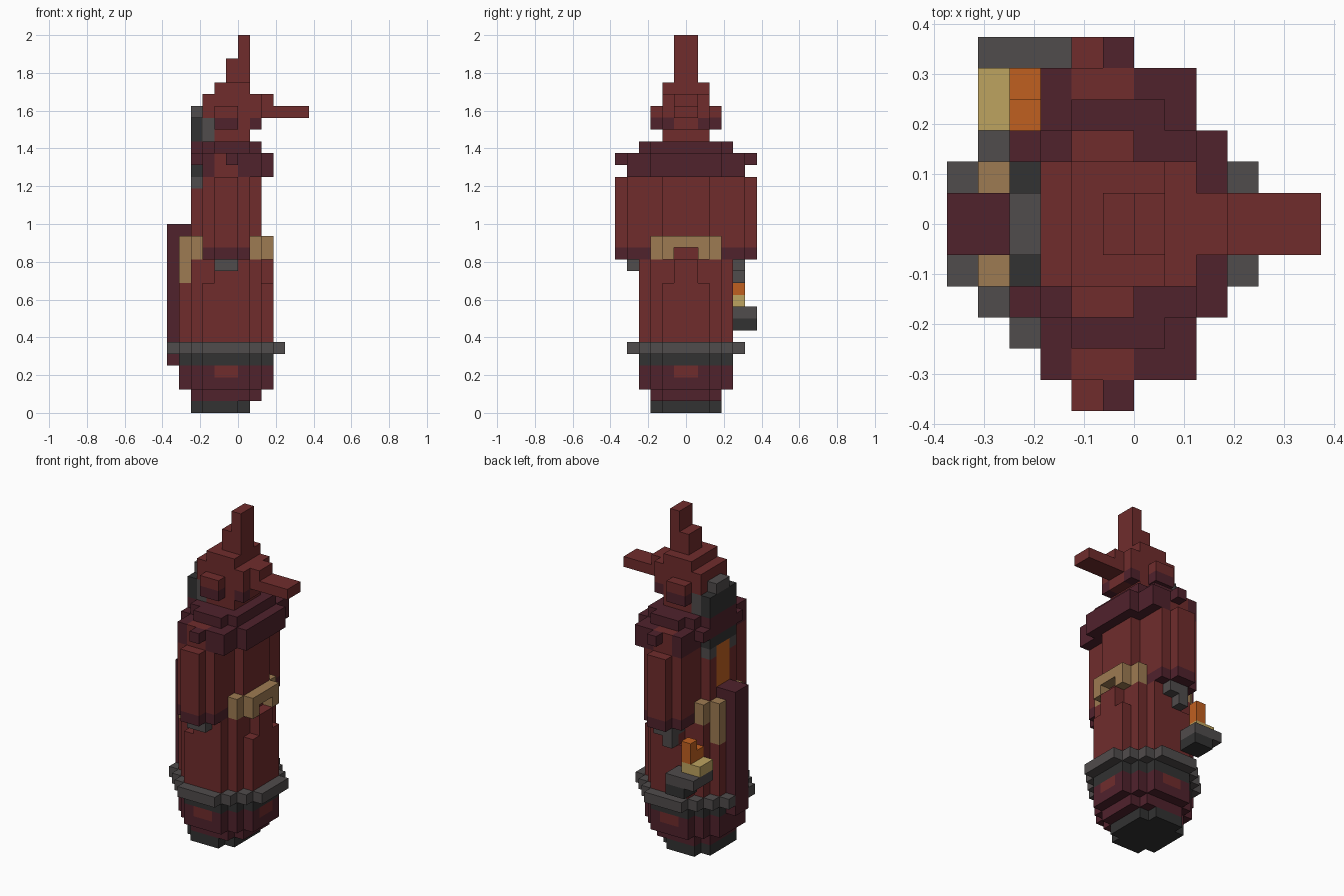
import bpy
import bmesh

default_cube = bpy.data.objects.get("Cube")
if default_cube:
    bpy.data.objects.remove(default_cube, do_unlink=True)

UNIT = 1 / 16  # edge of one block
CENTRE = -1    # the robe is centred one block behind the origin

PALETTE = {
    "red cloth": (112, 44, 44),
    "dark red cloth": (80, 34, 44),
    "grey metal": (80, 76, 76),
    "dark metal": (50, 50, 50),
    "tan leather": (158, 123, 82),
    "pale wax": (190, 164, 96),
    "orange flame": (192, 96, 32),
}
RED, DARK_RED, GREY, DARK, TAN, WAX, FLAME = range(len(PALETTE))


def linear(channel):
    value = channel / 255
    return value / 12.92 if value < 0.04 else ((value + 0.055) / 1.055) ** 2.4


def make_material(name, rgb):
    colour = (*[linear(channel) for channel in rgb], 1)
    material = bpy.data.materials.new(name)
    material.use_nodes = True
    material.diffuse_color = colour
    shader = material.node_tree.nodes["Principled BSDF"]
    shader.inputs["Base Color"].default_value = colour
    shader.inputs["Roughness"].default_value = 0.9
    return material


materials = [make_material(name, rgb) for name, rgb in PALETTE.items()]
blocks = {}  # grid cell -> (part name, colour)


def box(part, colour, xs, ys, zs):
    for x in range(*xs):
        for y in range(*ys):
            for z in range(*zs):
                blocks[x, y, z] = (part, colour)


def pair(part, colour, xs, ys, zs):
    """A box on the +y side and its mirror image on the -y side."""
    box(part, colour, xs, ys, zs)
    box(part, colour, xs, (-ys[1], -ys[0]), zs)


def slab(part, colour, rows, zs):
    """A stepped slab, given as (half width in y, back x, front x) rows."""
    for half, back, front in rows:
        box(part, colour, (back, front), (-half, half), zs)


def octagon(part, colour, radius, zs):
    rows = [(half, CENTRE - radius - 2 + half, CENTRE + radius + 2 - half)
            for half in range(2, radius + 1)]
    slab(part, colour, rows, zs)


# Foot and flared hem
slab("foot", DARK, [(2, -4, 1), (3, -3, 0)], (0, 1))
octagon("hem", DARK_RED, 3, (1, 2))
octagon("hem", DARK_RED, 4, (2, 4))
pair("hem", RED, (-2, 0), (3, 4), (3, 4))
box("hem", RED, (2, 3), (-1, 1), (3, 4))

# Metal hoop
octagon("hoop", DARK, 4, (4, 5))
octagon("hoop", GREY, 5, (5, 6))

# Lower robe, narrowing at the waist
octagon("lower_robe", RED, 4, (6, 11))
slab("lower_robe", RED, [(1, -5, 3), (2, -4, 2), (3, -4, 2), (4, -2, 1)], (11, 13))

# Upper robe with sleeves at both sides
slab("upper_robe", RED, [(2, -4, 2), (4, -3, 1)], (13, 20))
pair("sleeve", RED, (-3, 1), (4, 5), (13, 20))
pair("sleeve", RED, (-2, 0), (5, 6), (13, 20))
pair("sleeve", DARK_RED, (-3, 1), (3, 5), (13, 14))
pair("sleeve", DARK_RED, (-2, 0), (5, 6), (13, 14))
pair("hand", GREY, (-2, 0), (3, 5), (12, 13))

# Leather belt, open below the middle, with straps behind
box("belt", TAN, (2, 3), (-2, 2), (14, 15))
pair("belt", TAN, (2, 3), (1, 2), (13, 14))
pair("belt", TAN, (1, 2), (2, 3), (13, 15))
pair("back_strap", TAN, (-5, -4), (1, 2), (11, 15))
pair("back_strap", TAN, (-4, -3), (2, 3), (13, 15))

# Back column, glowing window and its metal frame
box("back_column", DARK_RED, (-6, -5), (-1, 1), (4, 16))
box("back_column", DARK_RED, (-5, -4), (-1, 1), (11, 16))
box("back_window", FLAME, (-4, -3), (-1, 1), (16, 20))
pair("window_frame", GREY, (-4, -3), (1, 2), (19, 20))

# Collar
slab("collar", DARK_RED, [(3, -3, 3), (4, -3, 2), (5, -3, 2)], (20, 21))
slab("collar", DARK_RED, [(3, -4, 3), (4, -3, 2), (5, -3, 2)], (21, 22))
slab("collar", DARK_RED, [(2, -4, 2), (3, -3, 2), (4, -2, 1)], (22, 23))
pair("shoulder", RED, (-2, 0), (4, 5), (20, 22))
pair("collar", DARK_RED, (-1, 0), (5, 6), (21, 22))
box("window_frame", DARK, (-4, -3), (-2, 2), (20, 21))

# Head, ears, long nose and pointed crown
slab("head", RED, [(2, -2, 1)], (23, 24))
slab("head", RED, [(2, -3, 2)], (24, 27))
pair("head", DARK_RED, (1, 2), (1, 2), (24, 25))
box("head", RED, (2, 3), (-1, 1), (25, 27))
pair("ear", DARK_RED, (-2, 0), (2, 3), (24, 25))
pair("ear", RED, (-2, 0), (2, 3), (25, 26))
box("nose", RED, (2, 6), (-1, 1), (25, 26))
box("crown", RED, (-2, 1), (-2, 2), (27, 28))
box("crown", RED, (-1, 1), (-1, 1), (28, 30))
box("crown", RED, (0, 1), (-1, 1), (30, 32))

# Metal pipe behind the head
box("head_pipe", GREY, (-3, -2), (-2, 2), (23, 25))
box("head_pipe", DARK, (-4, -3), (-2, 2), (23, 25))
box("head_pipe", GREY, (-4, -2), (-1, 1), (25, 26))

# Candle on a tray held at one side
box("tray", DARK, (-4, -2), (4, 6), (7, 8))
box("tray", GREY, (-5, -2), (4, 6), (8, 9))
box("tray", GREY, (-5, -3), (3, 4), (8, 9))
box("candle", WAX, (-5, -3), (3, 5), (9, 10))
box("flame", FLAME, (-4, -3), (4, 5), (10, 12))
box("flame", FLAME, (-4, -3), (3, 4), (10, 11))
box("hand", GREY, (-2, -1), (4, 5), (11, 12))

# Turn the grid into one clean mesh per part, keeping only outer faces
CORNERS = ((0, 0), (1, 0), (1, 1), (0, 1))


def add_face(mesh, cell, axis, side, colour):
    corners = []
    for a, b in CORNERS if side else reversed(CORNERS):
        point = list(cell)
        point[axis] += side
        point[(axis + 1) % 3] += a
        point[(axis + 2) % 3] += b
        corners.append(mesh.verts.new([value * UNIT for value in point]))
    mesh.faces.new(corners).material_index = colour


for part in sorted({name for name, colour in blocks.values()}):
    mesh = bmesh.new()
    for cell, (name, colour) in blocks.items():
        if name != part:
            continue
        for axis in range(3):
            for side in (0, 1):
                neighbour = list(cell)
                neighbour[axis] += 1 if side else -1
                if tuple(neighbour) not in blocks:
                    add_face(mesh, cell, axis, side, colour)
    bmesh.ops.remove_doubles(mesh, verts=mesh.verts[:], dist=UNIT / 100)
    bmesh.ops.dissolve_limit(mesh, angle_limit=0.01, verts=mesh.verts[:],
                             edges=mesh.edges[:], delimit={"MATERIAL"})
    data = bpy.data.meshes.new(part)
    for material in materials:
        data.materials.append(material)
    mesh.to_mesh(data)
    mesh.free()
    bpy.context.collection.objects.link(bpy.data.objects.new(part, data))
